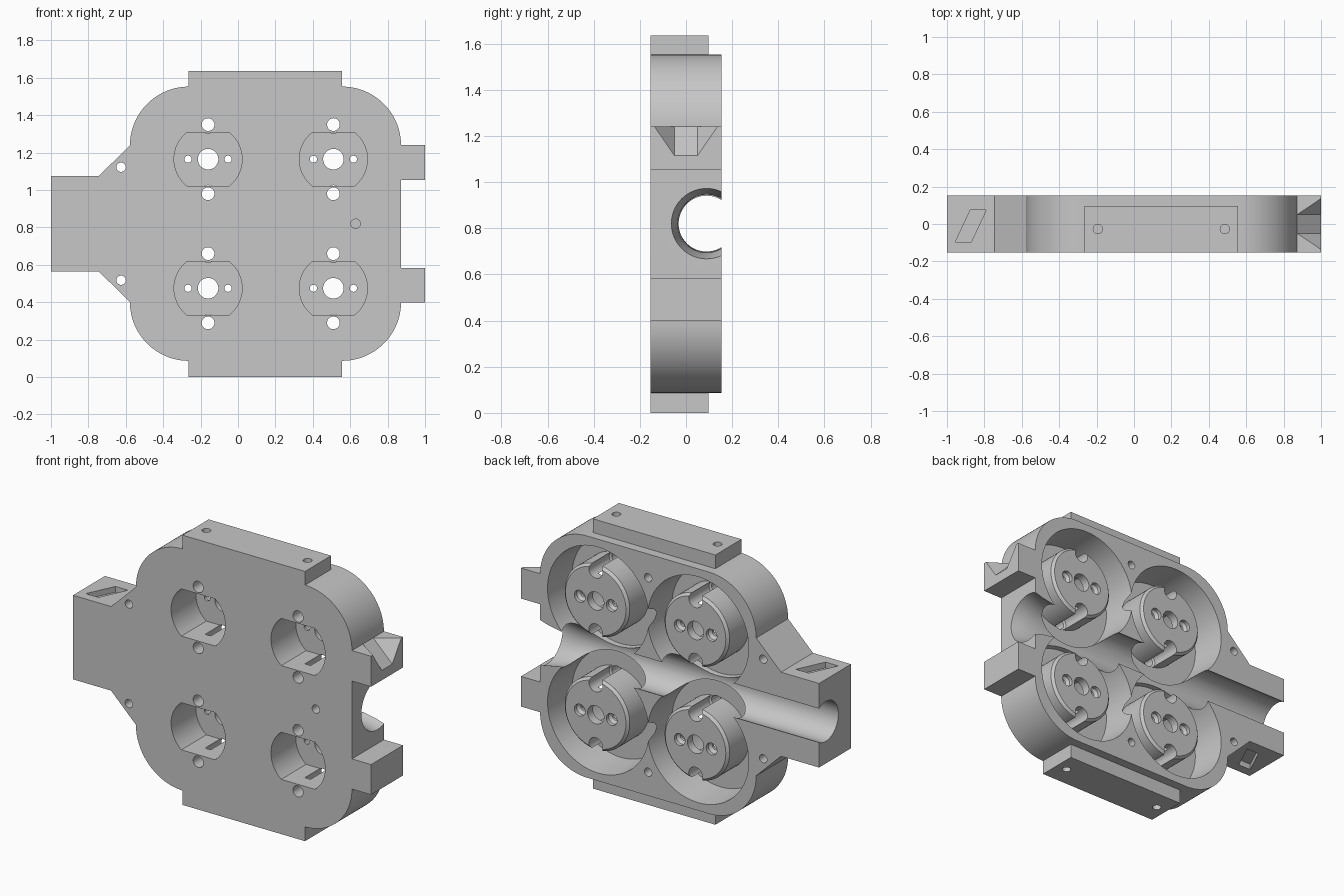
import bpy, bmesh
from math import sin, cos, asin, pi, radians
from mathutils import Vector

if "Cube" in bpy.data.objects:
    bpy.data.objects.remove(bpy.data.objects["Cube"])

grey = bpy.data.materials.new("machined grey")
grey.use_nodes = True
grey.diffuse_color = (0.57, 0.57, 0.57, 1)
grey.node_tree.nodes["Principled BSDF"].inputs["Base Color"].default_value = grey.diffuse_color

X, Y, Z = Vector((1, 0, 0)), Vector((0, 1, 0)), Vector((0, 0, 1))
FRONT, BACK = -0.153, 0.153
FLOOR = -0.063                 # chamber floor
CX, CZ = 0.147, 0.82           # centre of the housing
BOSS_X = 0.175                 # the bosses sit slightly off centre


def finish(name, bm):
    bmesh.ops.recalc_face_normals(bm, faces=bm.faces)
    mesh = bpy.data.meshes.new(name)
    bm.to_mesh(mesh)
    bm.free()
    mesh.materials.append(grey)
    obj = bpy.data.objects.new(name, mesh)
    bpy.context.collection.objects.link(obj)
    return obj


def prism(name, points, push):
    """Extrude a closed outline along a vector."""
    bm = bmesh.new()
    face = bm.faces.new([bm.verts.new(p) for p in points])
    new = bmesh.ops.extrude_face_region(bm, geom=[face])["geom"]
    bmesh.ops.translate(bm, vec=push, verts=[v for v in new if isinstance(v, bmesh.types.BMVert)])
    return finish(name, bm)


def box(name, x, y, z):
    base = [(x[0], y[0], z[0]), (x[1], y[0], z[0]), (x[1], y[1], z[0]), (x[0], y[1], z[0])]
    return prism(name, base, Z * (z[1] - z[0]))


def revolve(name, origin, axis, profile, sides=32):
    """Solid of revolution from (radius, distance along axis) pairs."""
    bm = bmesh.new()
    u = axis.orthogonal().normalized()
    v = axis.cross(u)
    rings = []
    for r, t in profile:
        rings.append([bm.verts.new(Vector(origin) + axis * t
                      + r * (cos(2 * pi * i / sides) * u + sin(2 * pi * i / sides) * v))
                      for i in range(sides)])
    for a, b in zip(rings, rings[1:]):
        for i in range(sides):
            j = (i + 1) % sides
            bm.faces.new((a[i], a[j], b[j], b[i]))
    bm.faces.new(rings[0])
    bm.faces.new(rings[-1])
    return finish(name, bm)


def combine(obj, other, operation="DIFFERENCE"):
    mod = obj.modifiers.new("combine", "BOOLEAN")
    mod.operation, mod.solver, mod.object = operation, "EXACT", other
    bpy.context.view_layer.objects.active = obj
    bpy.ops.object.modifier_apply(modifier=mod.name)
    bpy.data.objects.remove(other)


def drill(obj, origin, axis, r, start, end):
    combine(obj, revolve("drill", origin, axis, [(r, start), (r, end)]))


# Housing outline: rounded square with a tapered arm on one side
def corner(sx, sz, start):
    c = Vector((CX + sx * 0.41, FRONT, CZ + sz * 0.418))
    return [c + 0.315 * Vector((cos(a), 0, sin(a)))
            for a in (start + pi / 2 * i / 24 for i in range(25))]


outline = corner(1, -1, -pi / 2) + corner(1, 1, 0) + corner(-1, 1, pi / 2)
outline += [Vector((x, FRONT, z)) for x, z in
            ((-0.745, 1.075), (-1, 1.075), (-1, 0.565), (-0.745, 0.565))]
outline += corner(-1, -1, pi)
housing = prism("housing", outline, Y * (BACK - FRONT))

# Slightly tapered chambers in the back, and the flow channel with its flared mouth
signs = [(sx, sz) for sx in (-1, 1) for sz in (-1, 1)]
for sx, sz in signs:
    chamber = [(0.327, FLOOR), (0.34, BACK), (0.34, 0.3)]
    combine(housing, revolve("chamber", (CX + sx * 0.335, 0, CZ + sz * 0.345), Y, chamber, 72))
channel = [(0.121, -1.1), (0.121, 0.66), (0.126, 0.74), (0.137, 0.81), (0.153, 0.874), (0.153, 1.1)]
combine(housing, revolve("channel", (0, 0.089, CZ), X, channel, 64))

# Bosses: chamfered drum, recess with flats, bores and side grooves
for sx, sz in signs:
    x, z = BOSS_X + sx * 0.335, CZ + sz * 0.345
    drum = [(0.218, FLOOR - 0.02), (0.218, 0.122), (0.203, 0.137)]
    combine(housing, revolve("boss", (x, 0, z), Y, drum, 64), "UNION")
    half = asin(0.143 / 0.182)
    angles = [side + half * (i / 8 - 1) for side in (0, pi) for i in range(17)]
    recess = [(x + 0.182 * cos(a), -0.25, z + 0.182 * sin(a)) for a in angles]
    combine(housing, prism("recess", recess, Y * 0.335))
    drill(housing, (x, 0, z), Y, 0.055, -0.3, 0.3)
    for s in (-1, 1):
        pin = [(0.019, -0.1), (0.019, 0.1), (0.036, 0.115), (0.036, 0.2)]
        combine(housing, revolve("pin_hole", (x + s * 0.107, 0, z), Y, pin))
        groove = [(0.034, -0.3), (0.034, FLOOR - 0.002), (0.046, FLOOR + 0.005), (0.046, 0.3)]
        combine(housing, revolve("groove", (x, 0, z + s * 0.185), Y, groove))

# Small fixing holes
for s in (-1, 1):
    drill(housing, (-0.625, 0, CZ + s * 0.302), Y, 0.025, -0.3, 0.3)
    drill(housing, (CX, 0, CZ + s * 0.59), Y, 0.025, 0.05, 0.3)
drill(housing, (0.629, 0, CZ), Y, 0.025, -0.3, -0.09)

# Shallow slanted slots in the top and bottom of the arm
for z in (1.04, 0.48):
    slot = [(-0.955, -0.095, z), (-0.87, -0.095, z), (-0.79, 0.075, z), (-0.875, 0.075, z)]
    combine(housing, prism("slot", slot, Z * 0.12))

# Mounting bars above and below
parts = [housing]
for name, z, s in (("top_bar", (1.55, 1.636), 1), ("bottom_bar", (0, 0.09), -1)):
    bar = box(name, (-0.265, 0.557), (FRONT, 0.097), z)
    for x in (-0.193, 0.486):
        drill(bar, (x, -0.027, CZ), Z, 0.025, s * 0.75, s * 0.9)
    parts.append(bar)

# End lugs, the upper one with a flared notch
upper = box("upper_lug", (0.86, 1), (FRONT, BACK), (1.055, 1.24))
bm = bmesh.new()
for s in (-1, 1):
    for p in ((0.867, 0.05, 1.245), (1.005, 0.05, 1.11), (1.005, 0.143, 1.245)):
        bm.verts.new((p[0], s * p[1], p[2]))
bmesh.ops.convex_hull(bm, input=bm.verts)
combine(upper, finish("notch", bm))
lower = box("lower_lug", (0.86, 1), (FRONT, BACK), (0.4, 0.583))
parts += [upper, lower]

# Smooth the round surfaces, keep machined edges crisp
bpy.ops.object.select_all(action="DESELECT")
for part in parts:
    part.select_set(True)
bpy.context.view_layer.objects.active = housing
bpy.ops.object.shade_smooth_by_angle(angle=radians(25))
